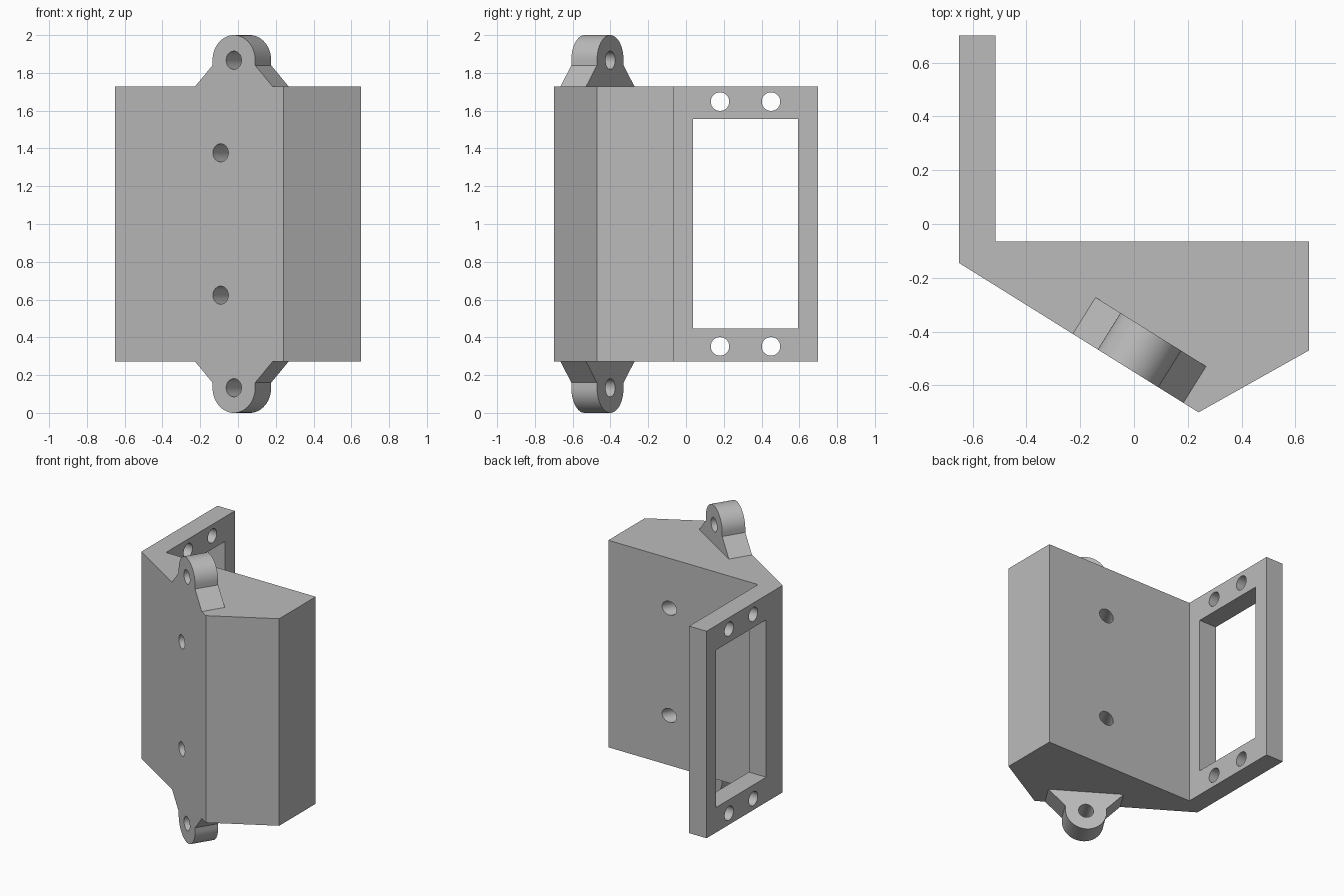
import bpy, bmesh
from math import sin, cos, pi, radians
from mathutils import Vector

cube = bpy.data.objects.get("Cube")
if cube:
    bpy.data.objects.remove(cube)

grey = bpy.data.materials.new("plain_grey")
grey.use_nodes = True
colour = (0.5, 0.5, 0.5, 1)
grey.diffuse_color = colour
grey.node_tree.nodes["Principled BSDF"].inputs["Base Color"].default_value = colour

BOTTOM, TOP, MIDDLE = 0.272, 1.728, 1.0
HOLE = 0.048
UP = Vector((0, 0, 1))
X = Vector((1, 0, 0))
Y = Vector((0, 1, 0))

# Slanted mounting face: start corner, direction along it, direction into the body
corner, nose = Vector((-0.65, -0.145, 0)), Vector((0.24, -0.70, 0))
along = (nose - corner).normalized()
inward = UP.cross(along)


def on_slant(x, z):
    return corner + along * ((x - corner.x) / along.x) + UP * z


def prism(name, points, depth):
    """Extrude a closed outline by a vector."""
    bm = bmesh.new()
    face = bm.faces.new([bm.verts.new(p) for p in points])
    extruded = bmesh.ops.extrude_face_region(bm, geom=[face])["geom"]
    bmesh.ops.translate(bm, vec=depth,
                        verts=[g for g in extruded if isinstance(g, bmesh.types.BMVert)])
    bmesh.ops.recalc_face_normals(bm, faces=bm.faces)
    mesh = bpy.data.meshes.new(name)
    bm.to_mesh(mesh)
    bm.free()
    mesh.materials.append(grey)
    obj = bpy.data.objects.new(name, mesh)
    bpy.context.collection.objects.link(obj)
    return obj


def rod(centre, u, v, depth, radius=HOLE, sides=48):
    """Round cutter that overshoots both ends of the hole."""
    start = centre - depth * 0.2
    ring = [start + (u * cos(2 * pi * i / sides) + v * sin(2 * pi * i / sides)) * radius
            for i in range(sides)]
    return prism("hole_cutter", ring, depth * 1.4)


def cut(obj, cutters):
    bpy.ops.object.select_all(action='DESELECT')
    bpy.context.view_layer.objects.active = obj
    obj.select_set(True)
    for cutter in cutters:
        cutter.hide_render = True
        mod = obj.modifiers.new("cut", 'BOOLEAN')
        mod.operation, mod.solver, mod.object = 'DIFFERENCE', 'EXACT', cutter
        bpy.ops.object.modifier_apply(modifier=mod.name)
        bpy.data.objects.remove(cutter)
    bpy.ops.object.shade_smooth_by_angle(angle=radians(25))


# Wedge body with its side flange
outline = [(-0.65, 0.70), (-0.515, 0.70), (-0.515, -0.065), (0.65, -0.065),
           (0.65, -0.47), nose.xy, corner.xy]
body = prism("bracket_body", [Vector((x, y, BOTTOM)) for x, y in outline], UP * (TOP - BOTTOM))

# Rectangular window, flange holes and the two holes square to the slanted face
window = [Vector((-0.75, y, z)) for y, z in
          ((0.037, 0.448), (0.593, 0.448), (0.593, 1.555), (0.037, 1.555))]
cutters = [prism("window_cutter", window, X * 0.35)]
for side in (-1, 1):
    for y in (0.18, 0.45):
        cutters.append(rod(Vector((-0.65, y, MIDDLE + side * 0.648)), Y, UP, X * 0.135, 0.049))
    cutters.append(rod(on_slant(-0.092, MIDDLE + side * 0.377), along, UP, inward * 0.6))
cut(body, cutters)

# Rounded mounting lugs, top and bottom, flush with the slanted face
RADIUS, RISE = 0.133, 0.867
for name, side in (("upper_lug", 1), ("lower_lug", -1)):
    foot = on_slant(-0.022, MIDDLE)
    profile = [(0.242, TOP - MIDDLE), (RADIUS, 0.84)]
    profile += [(RADIUS * cos(pi * i / 32), RISE + RADIUS * sin(pi * i / 32)) for i in range(33)]
    profile += [(-RADIUS, 0.84), (-0.242, TOP - MIDDLE)]
    lug = prism(name, [foot + along * u + UP * side * h for u, h in profile], inward * 0.16)
    cut(lug, [rod(foot + UP * side * RISE, along, UP, inward * 0.16)])
